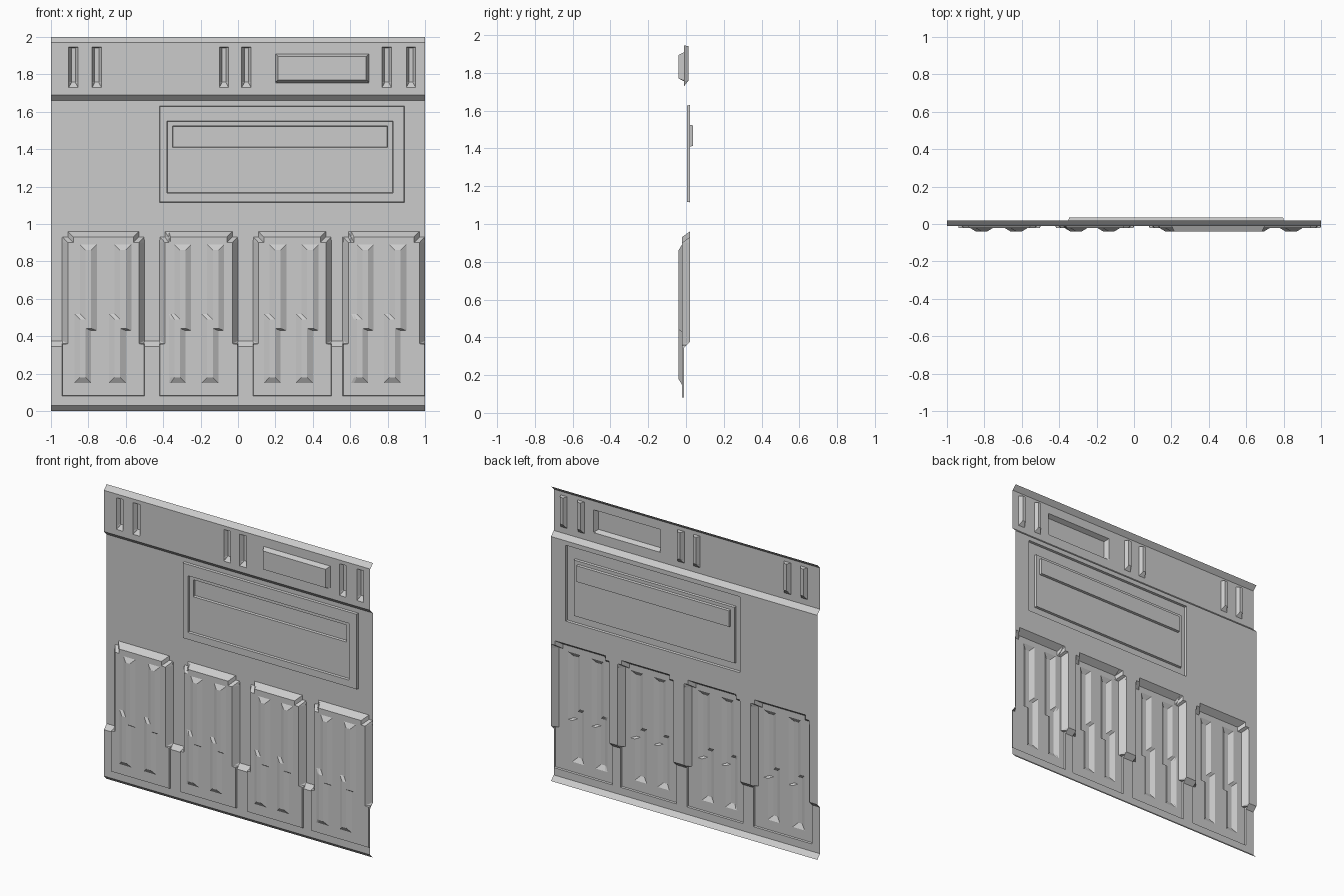
import bpy
import bmesh

cube = bpy.data.objects.get("Cube")
if cube:
    bpy.data.objects.remove(cube, do_unlink=True)

metal = bpy.data.materials.new("plain_grey")
metal.use_nodes = True
grey = (0.6, 0.6, 0.6, 1)
metal.diffuse_color = grey
metal.node_tree.nodes["Principled BSDF"].inputs["Base Color"].default_value = grey

BACK = 0.02      # y of the flat sheet; relief heights grow towards the front
BAND = 0.03      # relief of the top and bottom bands
COLUMN = 0.042   # relief of the columns
RIDGE = 0.06     # relief of the ribs and the sign box
STEP = 0.003     # width of a nearly upright wall
FAR = 5          # stands for "runs past the edge of the sheet"


def pressed(x, z, lo, hi, left, right=None, bottom=None, top=None):
    """A rectangle pressed out (hi > lo) or in (hi < lo) with sloped walls."""
    right = left if right is None else right
    bottom = left if bottom is None else bottom
    top = left if top is None else top
    return dict(x=x, z=z, lo=lo, hi=hi, walls=(left, right, bottom, top))


def relief(x, z, shapes):
    h = 0
    for s in shapes:
        l, r, b, t = s["walls"]
        f = min((x - s["x"][0]) / l, (s["x"][1] - x) / r,
                (z - s["z"][0]) / b, (s["z"][1] - z) / t, 1)
        if f > 1e-5:
            level = s["lo"] + (s["hi"] - s["lo"]) * f
            h = max(h, level) if s["hi"] > s["lo"] else min(h, level)
    return h


def breaks(shapes, axis, first, last):
    """Grid lines wherever a wall starts or ends."""
    k = 0 if axis == "x" else 2
    vals = {first, last}
    for s in shapes:
        a, b = s[axis]
        vals |= {a, a + s["walls"][k], b - s["walls"][k + 1], b}
    out = []
    for v in sorted(vals):
        if first <= v <= last and (not out or v - out[-1] > 1e-4):
            out.append(v)
    return out


def sheet(name, z0, z1, shapes):
    """One thin pressed sheet, built on a grid that follows the walls."""
    xs = breaks(shapes, "x", -1, 1)
    zs = breaks(shapes, "z", z0, z1)
    bm = bmesh.new()
    rows = [[bm.verts.new((x, BACK - relief(x, z, shapes), z)) for x in xs] for z in zs]
    for j in range(len(zs) - 1):
        for i in range(len(xs) - 1):
            a, b = rows[j][i], rows[j][i + 1]
            d, c = rows[j + 1][i], rows[j + 1][i + 1]
            ac, bd = (a.co.y + c.co.y) / 2, (b.co.y + d.co.y) / 2
            if abs(ac - bd) < 1e-5:
                bm.faces.new((a, b, c, d))
                continue
            # Fold along the diagonal that matches the true corner
            mid = BACK - relief((xs[i] + xs[i + 1]) / 2, (zs[j] + zs[j + 1]) / 2, shapes)
            if abs(ac - mid) <= abs(bd - mid):
                bm.faces.new((a, b, c))
                bm.faces.new((a, c, d))
            else:
                bm.faces.new((a, b, d))
                bm.faces.new((b, c, d))
    bmesh.ops.dissolve_limit(bm, angle_limit=0.01, verts=bm.verts[:], edges=bm.edges[:])
    mesh = bpy.data.meshes.new(name)
    bm.to_mesh(mesh)
    bm.free()
    mesh.materials.append(metal)
    obj = bpy.data.objects.new(name, mesh)
    bpy.context.collection.objects.link(obj)


# Lower part: a full-width plinth with four ribbed columns
lower = [pressed((-FAR, FAR), (0, 0.375), 0, BAND, 0.03)]
for left, right, ribs in ((-0.94, -0.5, (-0.845, -0.66)), (-0.42, 0, (-0.34, -0.165)),
                          (0.08, 0.5, (0.168, 0.34)), (0.56, 1, (0.635, 0.81))):
    lower += [
        # column base plate, shaft and narrower head
        pressed((left, right), (0.08, 0.36), BAND, COLUMN, STEP),
        pressed((left, right), (0.2, 0.93), 0, COLUMN, 0.03),
        pressed((left + 0.03, right - 0.03), (0.2, 0.96), 0, COLUMN, 0.03),
    ]
    for x in ribs:
        # each rib jogs sideways at mid height
        lower += [
            pressed((x, x + 0.09), (0.43, 0.89), COLUMN, RIDGE, 0.03, bottom=0.012),
            pressed((x - 0.03, x + 0.06), (0.15, 0.52), COLUMN, RIDGE, 0.03),
        ]
sheet("lower_columns", 0, 1, lower)

# Middle part: a raised frame with a slot pressed backwards
sheet("middle_wall", 1, 1.66, [
    pressed((-0.42, 0.89), (1.115, 1.63), 0, 0.015, STEP),
    pressed((-0.38, 0.83), (1.165, 1.55), 0.015, 0, STEP),
    pressed((-0.35, 0.8), (1.41, 1.525), 0, -0.016, STEP),
])

# Top part: a band with sloped edges, a sign box and upright grooves
top = [
    pressed((-FAR, FAR), (1.66, 2), 0, BAND, 0.03),
    pressed((0.2, 0.7), (1.755, 1.91), BAND, RIDGE, 0.015),
]
for x in (-0.905, -0.78, -0.1, 0.02, 0.77, 0.9):
    top.append(pressed((x, x + 0.05), (1.73, 1.945), BAND, 0.006, 0.014,
                       bottom=0.03, top=STEP))
sheet("top_band", 1.66, 2, top)
